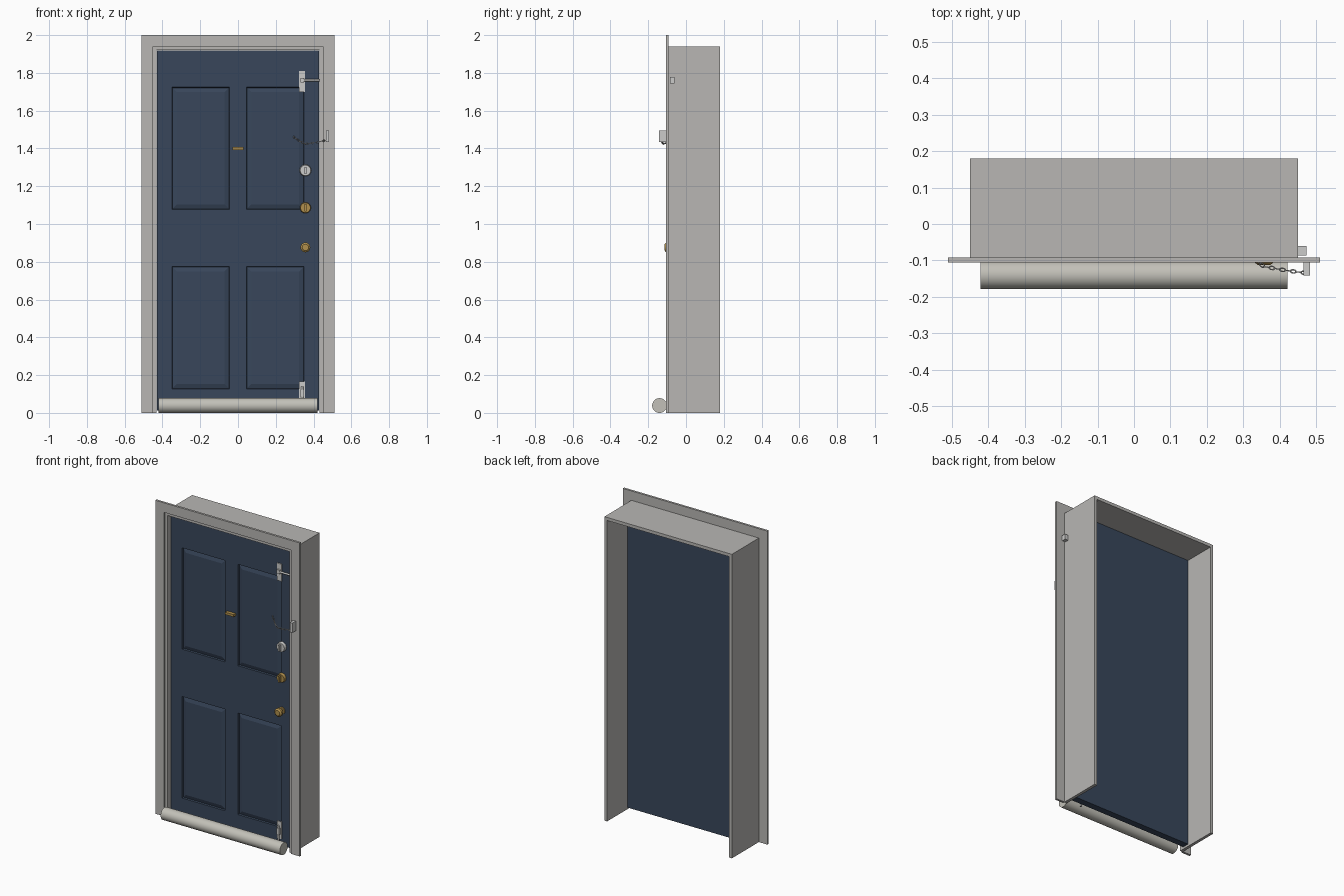
import bpy, bmesh, math
from mathutils import Vector, Matrix

if "Cube" in bpy.data.objects:
    bpy.data.objects.remove(bpy.data.objects["Cube"])


def mat(name, rgb):
    m = bpy.data.materials.new(name)
    m.diffuse_color = (*rgb, 1)
    m.use_nodes = True
    m.node_tree.nodes["Principled BSDF"].inputs["Base Color"].default_value = m.diffuse_color
    return m


FRAME = mat("frame_grey", (0.48, 0.47, 0.455))
NAVY = mat("door_navy", (0.040, 0.062, 0.105))
FABRIC = mat("excluder_cream", (0.54, 0.53, 0.48))
BRASS = mat("brass", (0.44, 0.28, 0.075))
STEEL = mat("steel", (0.60, 0.60, 0.59))


def finish(name, bm, m, smooth=False):
    me = bpy.data.meshes.new(name)
    bmesh.ops.recalc_face_normals(bm, faces=bm.faces)
    bm.to_mesh(me)
    bm.free()
    me.materials.append(m)
    ob = bpy.data.objects.new(name, me)
    bpy.context.collection.objects.link(ob)
    if smooth:
        bpy.ops.object.select_all(action='DESELECT')
        ob.select_set(True)
        bpy.context.view_layer.objects.active = ob
        bpy.ops.object.shade_smooth_by_angle(angle=math.radians(35))
    return ob


def add_box(bm, lo, hi):
    lo, hi = Vector(lo), Vector(hi)
    mx = Matrix.Translation((lo + hi) / 2) @ Matrix.Diagonal((*(hi - lo), 1))
    bmesh.ops.create_cube(bm, size=1, matrix=mx)


def box(name, lo, hi, m):
    bm = bmesh.new()
    add_box(bm, lo, hi)
    return finish(name, bm, m)


def add_rod(bm, a, b, r1, r2=None, n=24):
    a, b = Vector(a), Vector(b)
    rot = (b - a).to_track_quat('Z', 'Y').to_matrix().to_4x4()
    bmesh.ops.create_cone(bm, cap_ends=True, segments=n, radius1=r1,
                          radius2=r1 if r2 is None else r2, depth=(b - a).length,
                          matrix=Matrix.Translation((a + b) / 2) @ rot)


def portal(name, x_in, x_out, z_in, z_out, y0, y1):
    # three-sided surround as one extruded profile
    bm = bmesh.new()
    pts = [(-x_out, 0), (-x_out, z_out), (x_out, z_out), (x_out, 0),
           (x_in, 0), (x_in, z_in), (-x_in, z_in), (-x_in, 0)]
    f = bm.faces.new([bm.verts.new((x, y0, z)) for x, z in pts])
    ext = bmesh.ops.extrude_face_region(bm, geom=[f])["geom"]
    bmesh.ops.translate(bm, vec=(0, y1 - y0, 0),
                        verts=[v for v in ext if isinstance(v, bmesh.types.BMVert)])
    return finish(name, bm, FRAME)


# Frame: deep lining and flat architrave around the front
portal("frame_lining", 0.431, 0.45, 1.92, 1.94, -0.096, 0.18)
portal("architrave", 0.449, 0.51, 1.939, 2.0, -0.106, -0.092)

# Door slab with four moulded panels
DOOR_Y = -0.065
bm = bmesh.new()
add_box(bm, (-0.429, DOOR_Y, 0.012), (0.429, -0.022, 1.918))
XS, ZS = (-0.35, -0.045, 0.045, 0.35), (0.127, 0.775, 1.077, 1.724)
for axis, cuts in (((1, 0, 0), XS), ((0, 0, 1), ZS)):
    for c in cuts:
        bmesh.ops.bisect_plane(bm, geom=bm.verts[:] + bm.edges[:] + bm.faces[:],
                               plane_co=Vector(axis) * c, plane_no=axis)
bm.normal_update()


def is_panel(f):
    c = f.calc_center_median()
    return (f.normal.y < -0.9 and 0.045 < abs(c.x) < 0.35
            and (0.127 < c.z < 0.775 or 1.077 < c.z < 1.724))


panels = [f for f in bm.faces if is_panel(f)]
bmesh.ops.inset_individual(bm, faces=panels, thickness=0.004, depth=-0.010)
bmesh.ops.inset_individual(bm, faces=panels, thickness=0.033, depth=0.008)
finish("door", bm, NAVY)

# Draught excluder roll on the floor
bm = bmesh.new()
add_rod(bm, (-0.421, -0.140, 0.039), (0.421, -0.140, 0.039), 0.039, n=40)
finish("draught_excluder", bm, FABRIC, True)

# Small brass bar in the middle of the door
box("brass_bar", (-0.03, DOOR_Y - 0.022, 1.392), (0.03, DOOR_Y, 1.407), BRASS)

# Two locks with thumb turns
for name, z, r, m in (("upper_lock", 1.284, 0.031, STEEL), ("lower_lock", 1.086, 0.029, BRASS)):
    bm = bmesh.new()
    add_rod(bm, (0.357, DOOR_Y, z), (0.357, DOOR_Y - 0.018, z), r, r * 0.9, 32)
    finish(name, bm, m, True)
    box(name + "_turn", (0.352, DOOR_Y - 0.036, z - 0.019),
        (0.362, DOOR_Y - 0.015, z + 0.019), m)

# Round door knob on a short stem
bm = bmesh.new()
y = DOOR_Y
for d0, d1, r1, r2 in ((0, 0.006, 0.022, 0.022), (0.006, 0.02, 0.012, 0.014),
                       (0.02, 0.027, 0.016, 0.026), (0.027, 0.04, 0.026, 0.026),
                       (0.04, 0.048, 0.026, 0.017)):
    add_rod(bm, (0.357, y - d0, 0.876), (0.357, y - d1, 0.876), r1, r2, 20)
finish("door_knob", bm, BRASS, True)

# Sliding bolts: top one shoots sideways, bottom one shoots down
box("top_bolt_plate", (0.324, DOOR_Y - 0.006, 1.70), (0.356, DOOR_Y, 1.81), STEEL)
box("top_bolt_guide", (0.330, DOOR_Y - 0.018, 1.748), (0.350, DOOR_Y - 0.005, 1.774), STEEL)
box("top_bolt_keep", (0.449, -0.086, 1.745), (0.473, -0.060, 1.779), STEEL)
box("bottom_bolt_plate", (0.324, DOOR_Y - 0.006, 0.055), (0.356, DOOR_Y, 0.165), STEEL)
box("bottom_bolt_guide", (0.331, DOOR_Y - 0.018, 0.085), (0.349, DOOR_Y - 0.005, 0.125), STEEL)
for name, a, b in (("top_bolt_rod", (0.335, -0.076, 1.761), (0.460, -0.076, 1.761)),
                   ("bottom_bolt_rod", (0.340, -0.076, 0.14), (0.340, -0.076, 0.004))):
    bm = bmesh.new()
    add_rod(bm, a, b, 0.006, n=12)
    finish(name, bm, STEEL, True)

# Door chain: box on the architrave and interlocked links down to the door
box("chain_holder", (0.465, -0.142, 1.433), (0.483, -0.104, 1.495), STEEL)
path = [Vector(p) for p in ((0.474, -0.135, 1.446), (0.415, -0.127, 1.431),
                            (0.357, -0.117, 1.424), (0.325, -0.095, 1.439),
                            (0.292, -0.069, 1.463))]
bm = bmesh.new()
count = 0
for a, b in zip(path, path[1:]):
    n = max(2, round((b - a).length / 0.014))
    rot = (b - a).to_track_quat('X', 'Z').to_matrix().to_4x4()
    for i in range(n):
        mx = (Matrix.Translation(a.lerp(b, (i + 0.5) / n)) @ rot
              @ Matrix.Rotation(math.pi / 2 * (count % 2), 4, 'X'))
        count += 1
        # one oval link: tube swept round an ellipse
        U, V, tube = 12, 6, 0.0018
        ring = [[bm.verts.new(mx @ Vector((
            (0.0085 + tube * math.cos(2 * math.pi * v / V)) * math.cos(2 * math.pi * u / U),
            (0.0045 + tube * math.cos(2 * math.pi * v / V)) * math.sin(2 * math.pi * u / U),
            tube * math.sin(2 * math.pi * v / V)))) for v in range(V)] for u in range(U)]
        for u in range(U):
            for v in range(V):
                bm.faces.new((ring[u][v], ring[(u + 1) % U][v],
                              ring[(u + 1) % U][(v + 1) % V], ring[u][(v + 1) % V]))
finish("door_chain", bm, STEEL, True)
